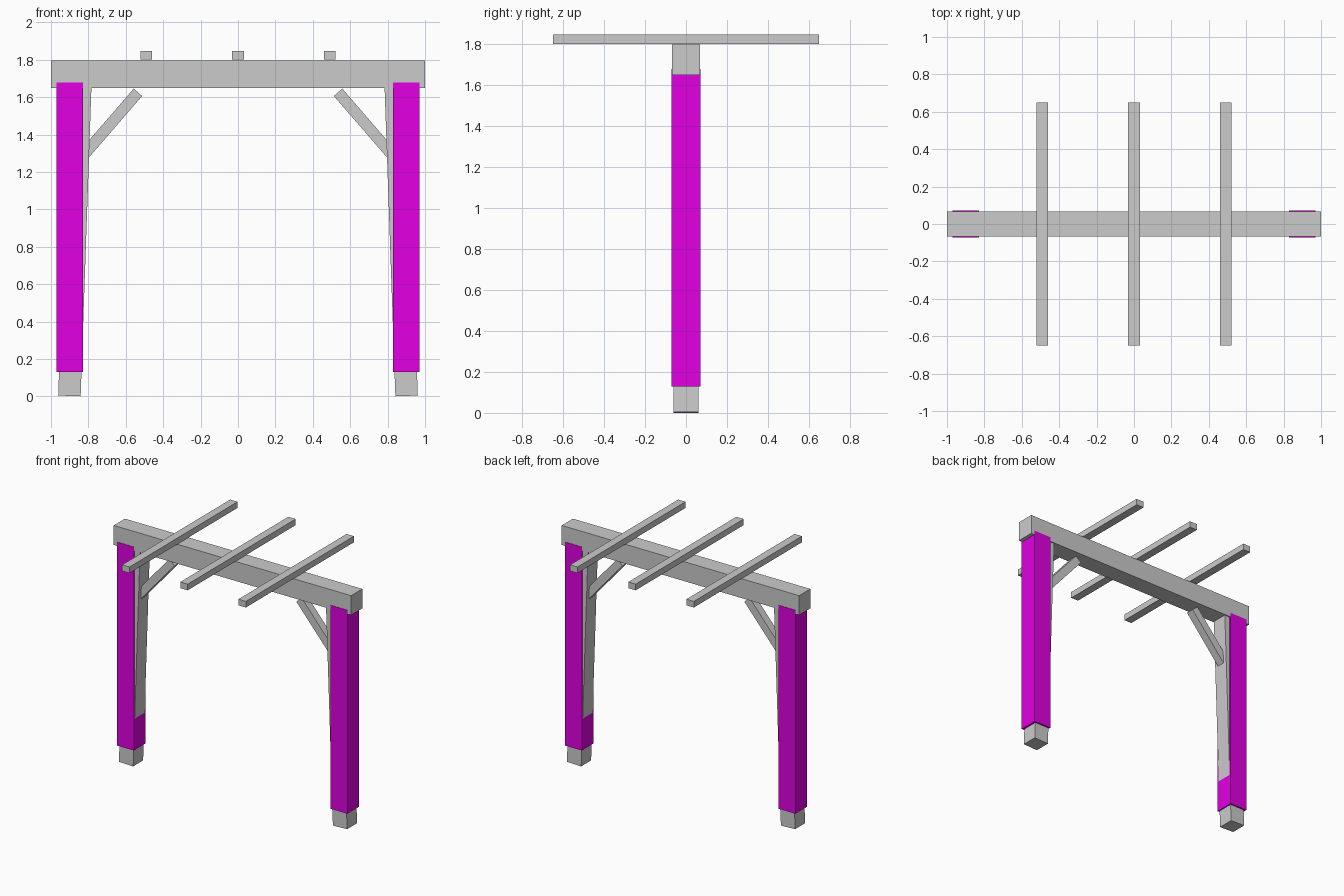
import bpy
from math import radians, sin, cos, atan2

if "Cube" in bpy.data.objects:
    bpy.data.objects.remove(bpy.data.objects["Cube"])

wrap_mat = bpy.data.materials.new("magenta")
wrap_mat.diffuse_color = (0.75, 0.0, 0.75, 1)
wrap_mat.use_nodes = True
wrap_mat.node_tree.nodes["Principled BSDF"].inputs["Base Color"].default_value = wrap_mat.diffuse_color


def box(name, loc, size, tilt=0.0, mat=None):
    """Box of a given full size, tilted about the y axis."""
    bpy.ops.mesh.primitive_cube_add(size=1, location=loc)
    ob = bpy.context.object
    ob.name = name
    ob.scale = size
    bpy.ops.object.transform_apply(location=False, rotation=False, scale=True)
    ob.rotation_euler = (0, tilt, 0)
    if mat:
        ob.data.materials.append(mat)
    return ob


# Main beam
box("beam", (0, 0, 1.722), (2.0, 0.135, 0.148))

# Rafters laid across the beam
for i, x in enumerate((-0.49, 0.0, 0.49)):
    box(f"rafter_{i + 1}", (x, 0, 1.8235), (0.062, 1.3, 0.047))

brace_len = 0.46
brace_angle = atan2(0.654, 0.756)  # lean from vertical
for side, s in (("left", -1), ("right", 1)):
    # Post leaning slightly inwards
    box(f"{side}_post", (s * 0.8725, 0, 0.827), (0.12, 0.12, 1.65),
        -s * radians(2))
    # Upright coloured casing around the post
    box(f"{side}_post_casing", (s * 0.9, 0, 0.9035), (0.143, 0.142, 1.549),
        0, wrap_mat)
    # Diagonal brace, placed from its upper end
    x = 0.535 + sin(brace_angle) * brace_len / 2
    z = 1.6255 - cos(brace_angle) * brace_len / 2
    box(f"{side}_brace", (s * x, 0, z), (0.06, 0.06, brace_len),
        -s * brace_angle)
